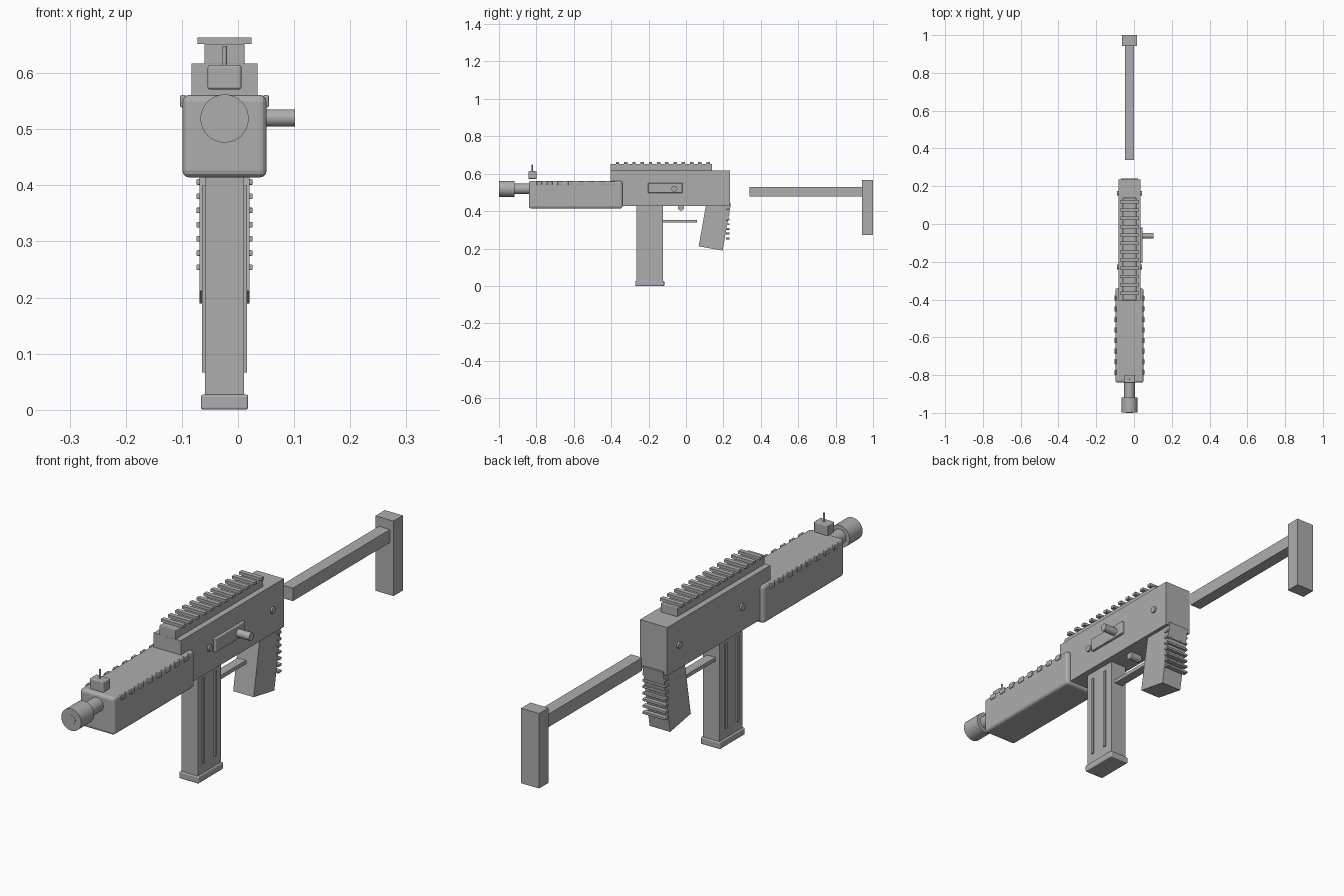
import bpy
from math import radians, pi

if "Cube" in bpy.data.objects:
    bpy.data.objects.remove(bpy.data.objects["Cube"], do_unlink=True)

GREY = (0.42, 0.42, 0.42, 1)
mat = bpy.data.materials.new("plain grey")
mat.use_nodes = True
mat.diffuse_color = GREY
mat.node_tree.nodes["Principled BSDF"].inputs["Base Color"].default_value = GREY

CX = -0.024  # centre line of the body


def finish(ob, name, bevel=0):
    ob.name = name
    ob.data.materials.append(mat)
    if bevel:
        mod = ob.modifiers.new("soft edges", 'BEVEL')
        mod.width = bevel
        mod.segments = 3
    return ob


def box(name, half_x, y, z, bevel=0, x=CX, tilt=0):
    """Box from half width and (low, high) ranges along y and z."""
    bpy.ops.mesh.primitive_cube_add(
        size=1, location=(x, sum(y) / 2, sum(z) / 2), rotation=(tilt, 0, 0))
    ob = bpy.context.object
    ob.scale = (half_x * 2, y[1] - y[0], z[1] - z[0])
    bpy.ops.object.transform_apply(location=False, rotation=False, scale=True)
    return finish(ob, name, bevel)


def rod(name, axis, radius, low, high, a, b):
    """Cylinder along an axis; a and b are the other two coordinates."""
    mid = (low + high) / 2
    loc, rot = {'x': ((mid, a, b), (0, pi / 2, 0)),
                'y': ((a, mid, b), (pi / 2, 0, 0)),
                'z': ((a, b, mid), (0, 0, 0))}[axis]
    bpy.ops.mesh.primitive_cylinder_add(
        vertices=32, radius=radius, depth=high - low, location=loc, rotation=rot)
    bpy.ops.object.shade_smooth_by_angle(angle=radians(30))
    return finish(bpy.context.object, name)


# Main body and forward cover
box("receiver", 0.059, (-0.404, 0.235), (0.428, 0.617))
box("handguard", 0.075, (-0.84, -0.34), (0.414, 0.561), 0.012)
for side in (-1, 1):
    for i in range(8):
        y = -0.785 + i * 0.056
        box("handguard_stud", 0.005, (y - 0.014, y + 0.014), (0.539, 0.561),
            0.003, CX + side * 0.074)

# Barrel
rod("barrel", 'y', 0.028, -0.94, -0.8, CX, 0.519)
rod("muzzle", 'y', 0.043, -0.999, -0.918, CX, 0.519)
rod("muzzle_core", 'y', 0.018, -1.0, -0.95, CX, 0.519)

# Front sight
box("sight_block", 0.03, (-0.842, -0.8), (0.571, 0.614), 0.004)
rod("sight_post", 'z', 0.004, 0.6, 0.648, CX, -0.821)

# Top rail with cross bars
box("rail", 0.036, (-0.404, 0.14), (0.615, 0.652), 0.003)
for i in range(12):
    y = -0.366 + i * 0.044
    box("rail_bar", 0.048, (y - 0.009, y + 0.009), (0.652, 0.663))

# Side pins, plate and handle
for y in (-0.227, 0.163):
    rod("body_pin", 'x', 0.013, CX - 0.066, CX + 0.066, y, 0.522)
box("side_plate", 0.008, (-0.203, -0.019), (0.497, 0.55), 0.003, 0.038)
rod("side_handle", 'x', 0.0155, 0.03, 0.102, -0.062, 0.52)

# Magazine with side ribs and foot
box("magazine", 0.035, (-0.265, -0.122), (0.015, 0.44))
box("magazine_foot", 0.042, (-0.271, -0.116), (0, 0.027), 0.004)
for side in (-1, 1):
    for y in (-0.233, -0.16):
        box("magazine_rib", 0.004, (y - 0.006, y + 0.006), (0.066, 0.4),
            0, CX + side * 0.036)

# Trigger and guard
rod("trigger", 'x', 0.016, CX - 0.024, CX + 0.024, -0.027, 0.418)
box("trigger_guard", 0.018, (-0.125, 0.06), (0.338, 0.353))

# Raked grip with rear ridges
box("grip", 0.0445, (0.089, 0.219), (0.1985, 0.4535), 0, CX, radians(-10))
for i in range(7):
    z = 0.254 + i * 0.0253
    box("grip_ridge", 0.05, (0.213, 0.233), (z - 0.005, z + 0.005), 0.002)

# Stock
box("stock_bar", 0.024, (0.34, 0.95), (0.479, 0.53))
box("stock_butt", 0.039, (0.942, 1.0), (0.273, 0.567))
